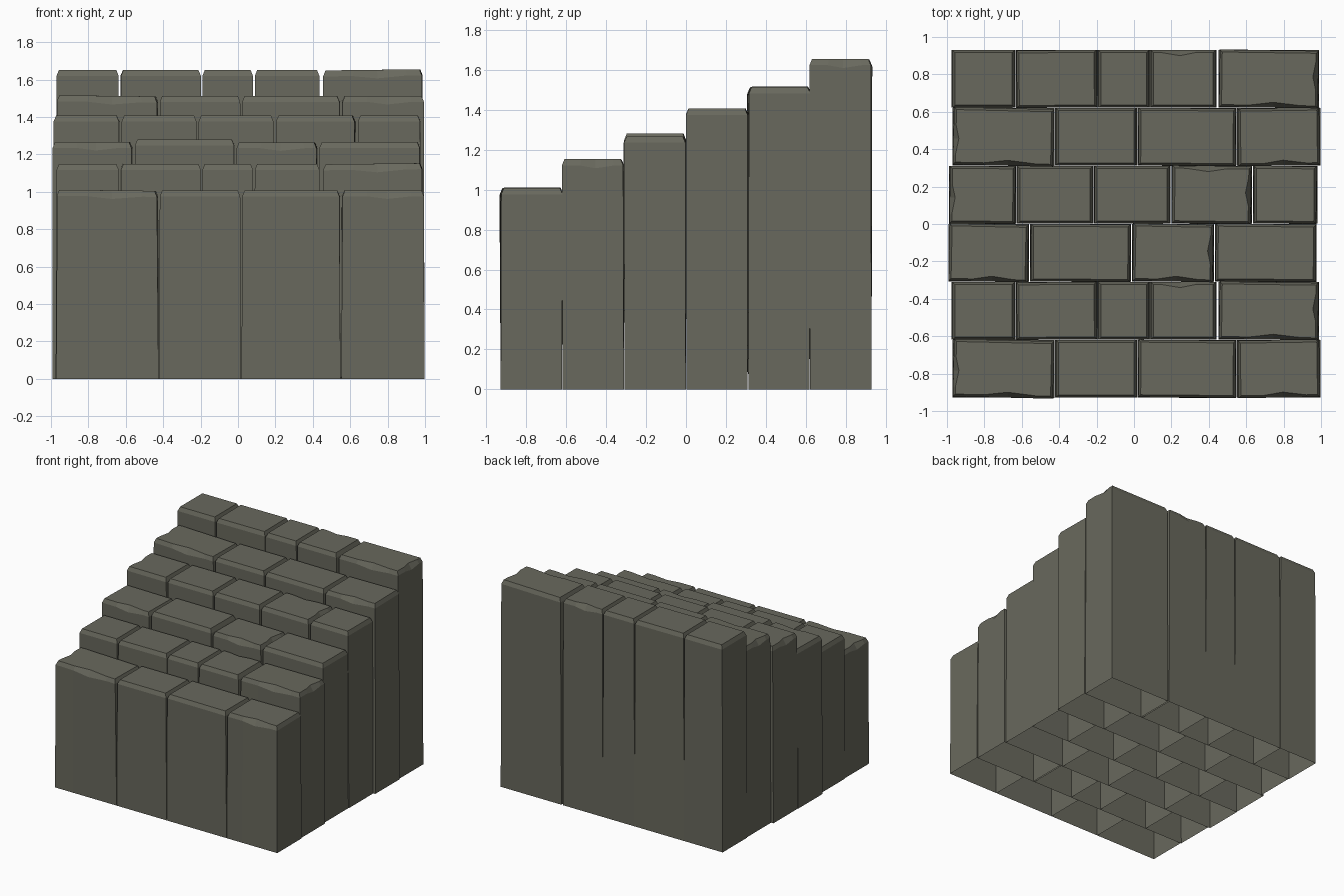
import bpy, bmesh, math
from mathutils import Vector, Matrix

if "Cube" in bpy.data.objects:
    bpy.data.objects.remove(bpy.data.objects["Cube"])

STONE = bpy.data.materials.new("stone")
STONE.diffuse_color = (0.14, 0.14, 0.11, 1)
STONE.use_nodes = True
STONE.node_tree.nodes["Principled BSDF"].inputs["Base Color"].default_value = STONE.diffuse_color

BEVEL, DROP, FLARE = 0.013, 0.032, 0.005


def block(name, x0, x1, y0, y1, top, turn=0.0, chips="", tilt=0.0):
    """Tall open-bottomed stone with a worn, chamfered top.
    chips: sides (F, R, B, L) whose upper edge is chipped in the middle."""
    cx, cy = (x0 + x1) / 2, (y0 + y1) / 2
    hx, hy = (x1 - x0) / 2, (y1 - y0) / 2
    corners = [(-1, -1), (1, -1), (1, 1), (-1, 1)]
    inward = {"F": (0, 1), "R": (-1, 0), "B": (0, -1), "L": (1, 0)}
    # outline points: (sx, sy, chip direction or None)
    outline = []
    for i, side in enumerate("FRBL"):
        a, b = corners[i], corners[(i + 1) % 4]
        outline.append((a[0], a[1], None))
        if side in chips:
            for t in (0.3, 0.55, 0.85):
                p = [a[k] + (b[k] - a[k]) * t for k in (0, 1)]
                outline.append((p[0], p[1], inward[side] if t == 0.55 else None))
    rot = Matrix.Rotation(math.radians(turn), 3, "Z")
    rings = [[], [], []]
    bm = bmesh.new()
    for sx, sy, chip in outline:
        slope = tilt * sx
        levels = [(FLARE, 0.0), (0.0, top - DROP + slope), (-BEVEL, top + slope)]
        for k, (grow, z) in enumerate(levels):
            p = Vector((sx * (hx + grow), sy * (hy + (grow if k else 0)), 0))
            if k:
                p = rot @ p
            if chip and k == 2:
                p += Vector((chip[0], chip[1], 0)) * 0.016
            if chip and k == 1:
                z -= 0.014
            rings[k].append(bm.verts.new((cx + p.x, cy + p.y, z)))
    n = len(outline)
    for lo, hi in zip(rings, rings[1:]):
        for i in range(n):
            j = (i + 1) % n
            bm.faces.new((lo[i], lo[j], hi[j], hi[i]))
    bm.faces.new(rings[2])
    mesh = bpy.data.meshes.new(name)
    bm.to_mesh(mesh)
    bm.free()
    mesh.materials.append(STONE)
    bpy.context.collection.objects.link(bpy.data.objects.new(name, mesh))


# Stone layouts per course: x start, x end, turn, chipped sides, tilt, lift
FOUR = [(-0.965, -0.43, -1.3, "FL", -0.003, 0), (-0.418, 0.012, 0, "", 0, 0),
        (0.024, 0.543, -0.5, "", 0, 0), (0.557, 0.992, 0.8, "F", 0, 0)]
FIVE = [(-0.97, -0.638, 0, "", 0, 0), (-0.627, -0.2, 0.5, "", 0, 0),
        (-0.19, 0.08, 0, "", 0, 0), (0.09, 0.435, 0, "B", 0, 0),
        (0.457, 0.985, -0.8, "FR", 0.003, 0)]
MID_FOUR = [(-0.988, -0.567, -1.2, "F", 0, -0.003), (-0.55, -0.02, -0.4, "", 0, 0.01),
            (-0.005, 0.422, -1.0, "FR", 0, -0.005), (0.437, 0.972, -0.5, "", 0, -0.003)]
MID_FIVE = [(-0.985, -0.635, -0.4, "L", 0, 0), (-0.622, -0.222, 0, "", 0, 0),
            (-0.21, 0.19, 0, "", 0, 0), (0.205, 0.625, -0.8, "BR", 0, 0),
            (0.642, 0.975, -0.4, "", 0, 0)]

# Six stepped courses from front to back
courses = [(1.008, FOUR), (1.15, FIVE), (1.27, MID_FOUR),
           (1.407, MID_FIVE), (1.513, FOUR), (1.652, FIVE)]
DEPTH = 0.31
for r, (top, layout) in enumerate(courses):
    y0 = -0.93 + r * DEPTH
    for c, (x0, x1, turn, chips, tilt, lift) in enumerate(layout):
        block(f"step_{r + 1}_stone_{c + 1}", x0, x1, y0 + 0.002, y0 + DEPTH - 0.001,
              top + lift, turn, chips, tilt)
